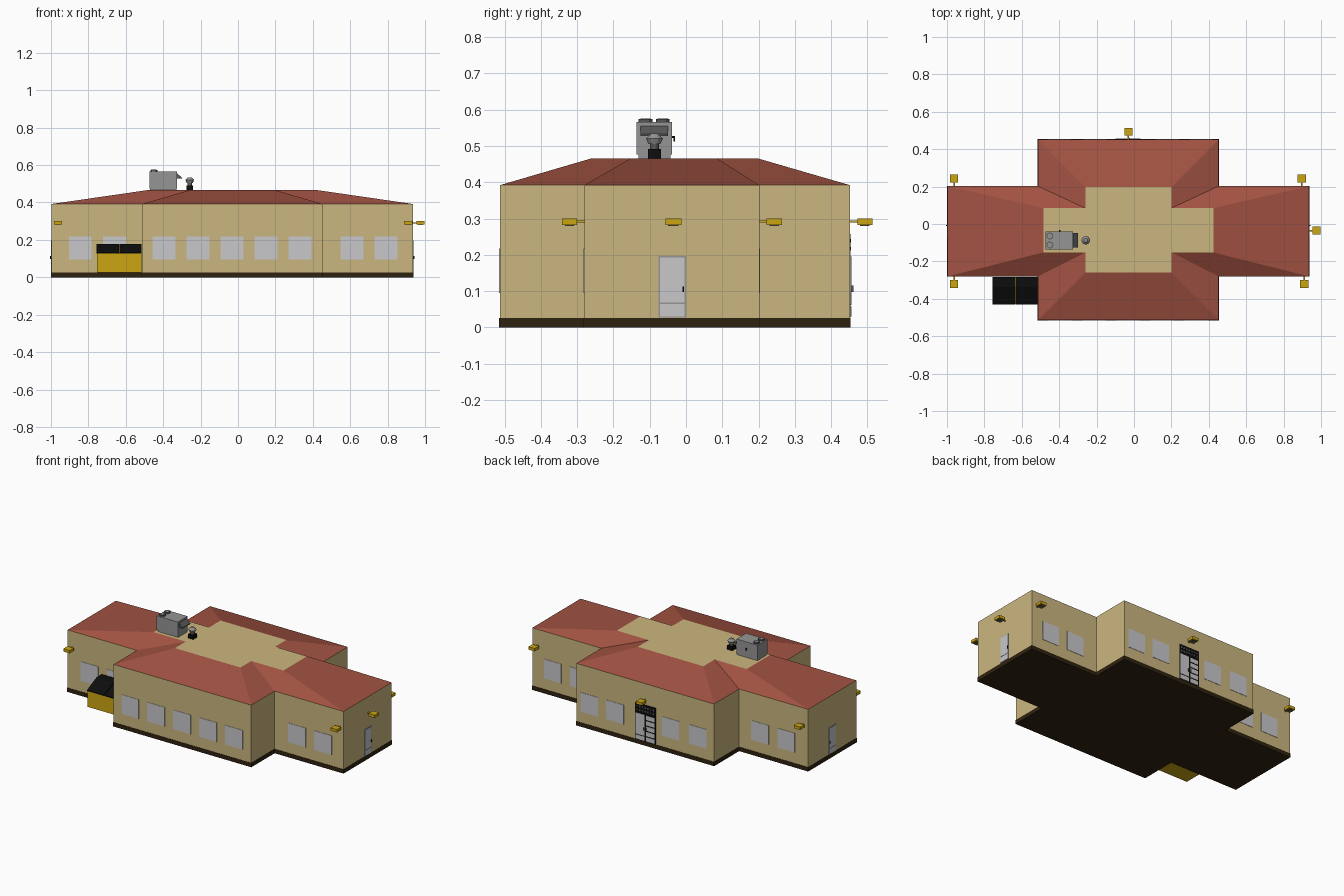
import bpy, bmesh, math
from mathutils import Vector

cube = bpy.data.objects.get("Cube")
if cube:
    bpy.data.objects.remove(cube, do_unlink=True)


def material(name, r, g, b):
    m = bpy.data.materials.new(name)
    m.use_nodes = True
    m.diffuse_color = (r, g, b, 1)
    m.node_tree.nodes["Principled BSDF"].inputs["Base Color"].default_value = (r, g, b, 1)
    return m


TAN = material("tan wall", .60, .47, .21)
RED = material("red roof", .36, .085, .055)
BROWN = material("dark brown base", .028, .016, .005)
PANE = material("pale grey pane", .58, .58, .60)
YELLOW = material("yellow paint", .60, .38, .006)
BLACK = material("black", .004, .004, .004)
GREY = material("machine grey", .30, .30, .30)
DARK = material("dark grey", .10, .10, .10)


def finish(bm, name, mat):
    bmesh.ops.recalc_face_normals(bm, faces=bm.faces)
    me = bpy.data.meshes.new(name)
    bm.to_mesh(me)
    bm.free()
    me.materials.append(mat)
    ob = bpy.data.objects.new(name, me)
    bpy.context.collection.objects.link(ob)
    return ob


def box(name, mat, x0, x1, y0, y1, z0, z1):
    bm = bmesh.new()
    bmesh.ops.create_cube(bm, size=1)
    for v in bm.verts:
        v.co = ((x0, x1)[v.co.x > 0], (y0, y1)[v.co.y > 0], (z0, z1)[v.co.z > 0])
    return finish(bm, name, mat)


def loft(name, mat, loops, cap_bottom=True, cap_top=True):
    bm = bmesh.new()
    rings = [[bm.verts.new(p) for p in loop] for loop in loops]
    n = len(rings[0])
    for a, b in zip(rings, rings[1:]):
        for i in range(n):
            bm.faces.new((a[i], a[(i + 1) % n], b[(i + 1) % n], b[i]))
    if cap_bottom:
        bm.faces.new(rings[0])
    if cap_top:
        bm.faces.new(rings[-1])
    return finish(bm, name, mat)


def cylinder(name, mat, x, y, z0, z1, r, r2=None, seg=12):
    bm = bmesh.new()
    bmesh.ops.create_cone(bm, cap_ends=True, segments=seg, radius1=r,
                          radius2=r if r2 is None else r2, depth=z1 - z0)
    bmesh.ops.translate(bm, vec=(x, y, (z0 + z1) / 2), verts=bm.verts)
    return finish(bm, name, mat)


def cross(x, y, z, grow=0):
    """Plus-shaped outline; x and y hold far-low, near-low, near-high, far-high."""
    ax, bx, cx, dx = x[0] - grow, x[1] - grow, x[2] + grow, x[3] + grow
    ay, by, cy, dy = y[0] - grow, y[1] - grow, y[2] + grow, y[3] + grow
    pts = [(bx, ay), (cx, ay), (cx, by), (dx, by), (dx, cy), (cx, cy),
           (cx, dy), (bx, dy), (bx, cy), (ax, cy), (ax, by), (bx, by)]
    return [(px, py, z) for px, py in pts]


# Building shell
X, Y = (-.997, -.513, .452, .935), (-.513, -.28, .202, .452)
TX, TY = (-.485, -.26, .20, .425), (-.26, -.152, .085, .197)
EAVE, TOP = .392, .466
loft("base", BROWN, [cross(X, Y, 0, .002), cross(X, Y, .026, .002)])
loft("walls", TAN, [cross(X, Y, .026), cross(X, Y, EAVE)], False, False)
loft("roof_slopes", RED, [cross(X, Y, EAVE), cross(TX, TY, TOP)], False, False)
loft("roof_deck", TAN, [cross(TX, TY, TOP - .004), cross(TX, TY, TOP)], False)


# Windows on the front and back walls
def window(x, wall, side):
    y0, y1 = sorted((wall, wall + side * .002))
    box("window", PANE, x - .061, x + .061, y0, y1, .095, .217)


for i in range(5):
    window(-.396 + i * .182, Y[0], -1)
for x in (.36, .18, -.208, -.40):
    window(x, Y[3], 1)
for x in (-.843, -.66, .61, .792):
    window(x, Y[1], -1)
    window(x, Y[2], 1)

# End doors with frame, leaf, kick plate and handle
for wall, s in ((X[0], -1), (X[3], 1)):
    def plate(name, mat, y0, y1, z0, z1, t):
        box(name, mat, *sorted((wall, wall + s * t)), y0, y1, z0, z1)
    plate("end_door_frame", GREY, -.076, 0, .027, .197, .002)
    plate("end_door_leaf", PANE, -.072, -.004, .068, .193, .004)
    plate("end_door_kick_plate", PANE, -.072, -.004, .03, .064, .004)
    plate("end_door_handle", BLACK, -.010, -.006, .097, .113, .009)

# Back double doors with lattice transom
W = Y[3]
box("back_door_frame", BLACK, -.105, .04, W, W + .002, .027, .258)
box("back_door_leaf", PANE, -.029, .036, W, W + .004, .062, .195)
box("back_door_kick_plate", PANE, -.029, .036, W, W + .004, .03, .057)
for i in range(5):
    z = .03 + i * .034
    box("back_door_pane", PANE, -.098, -.040, W, W + .004, z, z + .027)
for i in range(7):
    for j in range(2):
        x, z = -.094 + i * .019, .212 + j * .022
        box("transom_pane", DARK, x, x + .009, W, W + .003, z, z + .010)
for x in (-.044, -.026):
    box("back_door_handle", DARK, x, x + .004, W, W + .009, .097, .115)


# Wall lamps on short arms
def lamp(x, y, dx, dy):
    out = Vector((dx, dy, 0))
    side = Vector((dy, dx, 0))
    wall = Vector((x, y, 0))

    def part(name, mat, a, b, w, z0, z1):
        p, q = wall + out * a - side * w, wall + out * b + side * w
        box(name, mat, *sorted((p.x, q.x)), *sorted((p.y, q.y)), z0, z1)
    part("lamp_arm", YELLOW, 0, .022, .004, .289, .294)
    part("lamp_head", YELLOW, .02, .062, .022, .282, .300)
    part("lamp_glass", DARK, .028, .054, .014, .280, .283)


for x, y, dx, dy in ((-.962, Y[2], 0, 1), (-.962, Y[1], 0, -1), (.897, Y[2], 0, 1),
                     (.910, Y[1], 0, -1), (X[3], -.035, 1, 0), (-.03, Y[3], 0, 1)):
    lamp(x, y, dx, dy)


# Waste container: side profiles swept along x
def sweep(name, mat, profile, x0, x1):
    return loft(name, mat, [[(x, y, z) for y, z in profile] for x in (x0, x1)])


sweep("container_body", YELLOW,
      [(-.427, .026), (-.283, .026), (-.283, .172), (-.335, .172), (-.427, .128)], -.754, -.516)
for x0, x1 in ((-.756, -.637), (-.634, -.515)):
    sweep("container_lid", BLACK,
          [(-.430, .127), (-.335, .171), (-.283, .171), (-.283, .177), (-.336, .177), (-.430, .133)],
          x0, x1)

# Rooftop air unit
box("air_unit_curb", GREY, -.470, -.328, -.131, -.043, TOP, .48)
box("air_unit_body", GREY, -.474, -.326, -.136, -.039, .476, .566)
for y in (-.112, -.064):
    cylinder("fan_ring", DARK, -.450, y, .566, .574, .019)
    cylinder("fan_cap", GREY, -.450, y, .574, .576, .014)
sweep_pts = [(-.326, .555), (-.299, .533), (-.299, .528), (-.326, .528)]
loft("air_unit_hood", DARK, [[(x, y, z) for x, z in sweep_pts] for y in (-.126, -.049)])
box("unit_pipe", BLACK, -.40, -.394, -.039, -.031, .522, .528)
box("unit_pipe_drop", BLACK, -.40, -.394, -.035, -.031, .512, .528)

# Roof exhaust vent with rounded cap
box("vent_base", BLACK, -.276, -.240, -.105, -.069, TOP, .492)
cylinder("vent_neck", DARK, -.258, -.087, .492, .508, .012)
cylinder("vent_skirt", GREY, -.258, -.087, .505, .520, .016, .023)
dome = cylinder("vent_dome", GREY, -.258, -.087, .520, .534, .023, .010)
